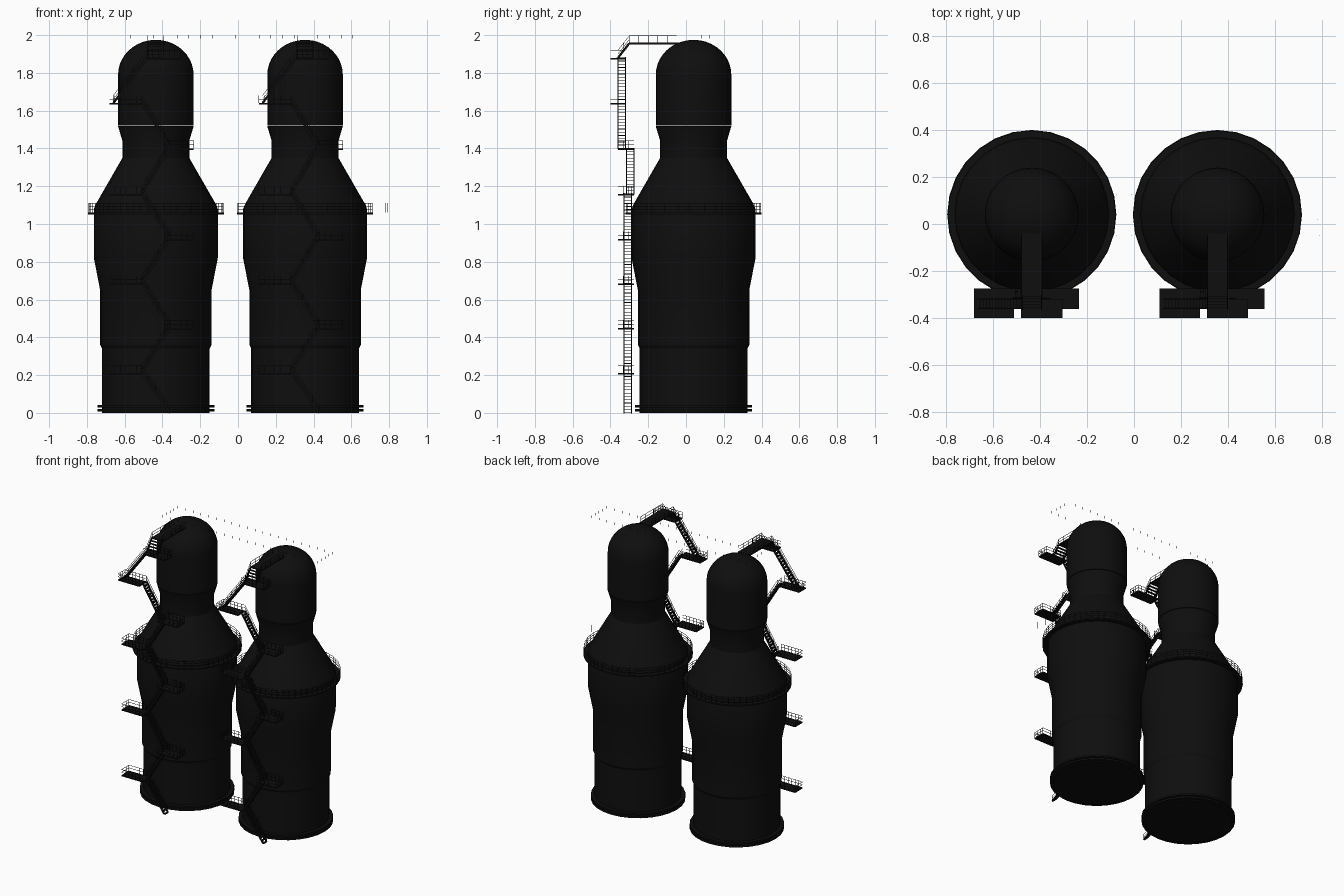
import bpy, bmesh, math
from mathutils import Vector, Matrix

cube = bpy.data.objects.get("Cube")
if cube:
    bpy.data.objects.remove(cube, do_unlink=True)

black = bpy.data.materials.new("soot black")
black.use_nodes = True
COLOUR = (0.0045, 0.0045, 0.0045, 1)
black.diffuse_color = COLOUR
black.node_tree.nodes["Principled BSDF"].inputs["Base Color"].default_value = COLOUR

TOWERS = {"right": -0.435, "left": 0.355}
Y0 = 0.04
SIDES = 28
THIN = 0.002
RAIL = 0.04


def finish(bm, name, smooth=False):
    bmesh.ops.recalc_face_normals(bm, faces=bm.faces)
    mesh = bpy.data.meshes.new(name)
    bm.to_mesh(mesh)
    bm.free()
    mesh.materials.append(black)
    ob = bpy.data.objects.new(name, mesh)
    bpy.context.collection.objects.link(ob)
    if smooth:
        bpy.ops.object.select_all(action="DESELECT")
        ob.select_set(True)
        bpy.context.view_layer.objects.active = ob
        bpy.ops.object.shade_smooth_by_angle(angle=math.radians(25))
    return ob


def box(bm, lo, hi):
    lo, hi = Vector(lo), Vector(hi)
    size = Matrix.Diagonal((*(hi - lo), 1))
    bmesh.ops.create_cube(bm, size=1, matrix=Matrix.Translation((lo + hi) / 2) @ size)


def bar(bm, p, q, width=THIN, depth=THIN):
    p, q = Vector(p), Vector(q)
    d = q - p
    turn = d.to_track_quat("Z", "Y").to_matrix().to_4x4()
    size = Matrix.Diagonal((width, depth, d.length, 1))
    bmesh.ops.create_cube(bm, size=1, matrix=Matrix.Translation((p + q) / 2) @ turn @ size)


def lathe(name, cx, profile):
    # Closed solid of revolution from (radius, height) points
    bm = bmesh.new()
    rings = []
    for r, z in profile:
        rings.append([bm.verts.new((cx + r * math.cos(a), Y0 + r * math.sin(a), z))
                      for a in (math.tau * i / SIDES for i in range(SIDES))])
    for a, b in zip(rings, rings[1:]):
        for i in range(SIDES):
            j = (i + 1) % SIDES
            bm.faces.new((a[i], a[j], b[j], b[i]))
    bm.faces.new(rings[0])
    bm.faces.new(rings[-1])
    return finish(bm, name, True)


def handrail(bm, p, q, spacing=0.03):
    # Posts with a top and a middle rail between two floor points
    p, q = Vector(p), Vector(q)
    n = max(1, round((q - p).length / spacing))
    for i in range(n + 1):
        foot = p.lerp(q, i / n)
        bar(bm, foot, foot + Vector((0, 0, RAIL)))
    for h in (RAIL / 2, RAIL):
        bar(bm, p + Vector((0, 0, h)), q + Vector((0, 0, h)))


def flight(bm, p, q, side):
    # Stringers, treads and handrails; side is half the width as a vector
    p, q, side = Vector(p), Vector(q), Vector(side)
    for s in (-side, side):
        bar(bm, p + s, q + s, 0.004, 0.012)
        handrail(bm, p + s, q + s, 0.06)
    n = max(2, round((q.z - p.z) / 0.017))
    run = Vector((q.x - p.x, q.y - p.y, 0)).normalized() * 0.008
    for i in range(n + 1):
        c = p.lerp(q, i / n)
        corner = Vector([abs(v) for v in side + run]) + Vector((0, 0, 0.0015))
        box(bm, c - corner, c + corner)


def landing(bm, x0, x1, y0, y1, z, outer):
    box(bm, (x0, y0, z - 0.008), (x1, y1, z))
    handrail(bm, (x0, y0, z), (x1, y0, z))
    handrail(bm, (x0, y1, z), (x1, y1, z))
    handrail(bm, (outer, y0, z), (outer, y1, z))


BODY = [(0.285, 0), (0.285, 0.34), (0.295, 0.36), (0.295, 0.65), (0.328, 0.82),
        (0.328, 1.08), (0.315, 1.11), (0.177, 1.35), (0.177, 1.44), (0.2, 1.518)]
DOME = [(0.2, 1.522)] + [(0.2 * math.cos(t), 1.79 + 0.185 * math.sin(t))
                         for t in (math.radians(88) * i / 10 for i in range(11))]

for side, cx in TOWERS.items():
    # Shell, dome, base flanges
    lathe(side + "_tower_body", cx, BODY)
    lathe(side + "_tower_dome", cx, DOME)
    for part, z in (("lower", 0.007), ("upper", 0.028)):
        lathe(f"{side}_{part}_base_flange", cx, [(0.31, z), (0.31, z + 0.013)])

    # Ring gallery with handrail
    lathe(side + "_gallery_floor", cx, [(0.36, 1.05), (0.36, 1.06)])
    bm = bmesh.new()
    ring = [Vector((cx + 0.356 * math.cos(a), Y0 + 0.356 * math.sin(a), 1.06))
            for a in (math.tau * i / SIDES for i in range(SIDES))]
    for i, p in enumerate(ring):
        q = ring[(i + 1) % SIDES]
        bar(bm, p, p + Vector((0, 0, 0.05)))
        bar(bm, (p + q) / 2, (p + q) / 2 + Vector((0, 0, 0.05)))
        for h in (0.018, 0.034, 0.05):
            bar(bm, p + Vector((0, 0, h)), q + Vector((0, 0, h)))
    finish(bm, side + "_gallery_rail")

    # Zigzag stair
    bm = bmesh.new()
    xl, xr = cx - 0.075, cx + 0.075
    levels = [0, 0.21, 0.45, 0.685, 0.92, 1.16, 1.4, 1.64]
    for i in range(7):
        z0, z1 = levels[i], levels[i + 1]
        y = (-0.34 if i == 6 else -0.295 if i == 5 else -0.308)
        start, end = (xr, xl) if i % 2 == 0 else (xl, xr)
        flight(bm, (start, y, z0), (end, y, z1), (0, 0.02, 0))
        front, back = (-0.4, -0.32) if i == 6 else (-0.36, -0.275)
        if i % 2 == 0:
            landing(bm, cx - 0.245, xl, front, back, z1, cx - 0.245)
        else:
            landing(bm, xr - 0.03, cx + 0.2, front, back, z1, cx + 0.2)
    flight(bm, (cx - 0.225, -0.34, 1.64), (cx - 0.045, -0.34, 1.88), (0, 0.02, 0))
    landing(bm, cx - 0.045, cx + 0.13, -0.4, -0.32, 1.88, cx + 0.13)
    finish(bm, side + "_stair")

    # Top stair and walkway onto the dome
    bm = bmesh.new()
    flight(bm, (cx, -0.36, 1.88), (cx, -0.3, 1.957), (0.042, 0, 0))
    box(bm, (cx - 0.045, -0.3, 1.95), (cx + 0.045, -0.04, 1.96))
    for x in (cx - 0.042, cx + 0.042):
        handrail(bm, (x, -0.3, 1.957), (x, -0.05, 1.957), 0.05)
    finish(bm, side + "_top_walkway")

# Loose posts along the roof bridge
bm = bmesh.new()
for i in range(21):
    x = -0.57 + i * 0.062
    for y in (-0.05, 0.125):
        bar(bm, (x, y, 1.983), (x, y, 2.0))
for y in (0.0, 0.04, 0.08):
    for x in (-0.57, 0.67):
        bar(bm, (x, y, 1.983), (x, y, 2.0))
finish(bm, "roof_bridge_posts")

# Loose posts beside the gallery
bm = bmesh.new()
for x, y in ((0.79, -0.05), (0.782, 0.02), (0.782, 0.1)):
    bar(bm, (x, y, 1.06), (x, y, 1.11))
finish(bm, "side_posts")
